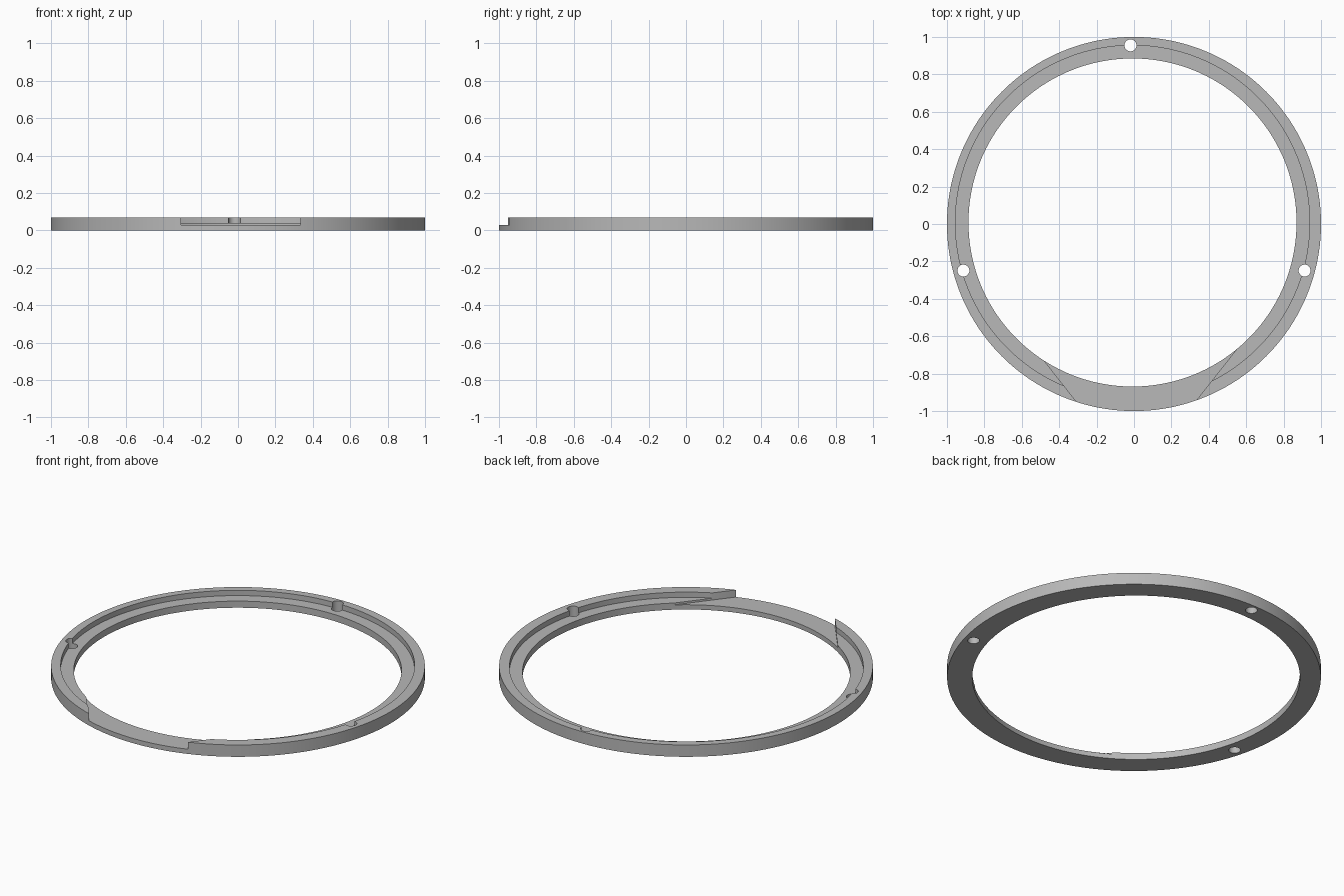
import bpy, bmesh, math

cube = bpy.data.objects.get("Cube")
if cube:
    bpy.data.objects.remove(cube, do_unlink=True)

HEIGHT, LEDGE, NOTCH_FLOOR = 0.07, 0.039, 0.028
BORE_CENTRE = (-0.008, 0.008)
ABOVE, BELOW = 0.2, -0.1

grey = bpy.data.materials.new("plain grey")
grey.use_nodes = True
colour = (0.48, 0.48, 0.48, 1)
grey.diffuse_color = colour
grey.node_tree.nodes["Principled BSDF"].inputs["Base Color"].default_value = colour


def circle(centre, radius, sides):
    return [(centre[0] + radius * math.cos(math.tau * i / sides),
             centre[1] + radius * math.sin(math.tau * i / sides)) for i in range(sides)]


def prism(name, outline, bottom, top):
    """Extrude a flat outline between two heights."""
    bm = bmesh.new()
    base = bm.faces.new([bm.verts.new((x, y, bottom)) for x, y in outline])
    up = bmesh.ops.extrude_face_region(bm, geom=[base])
    verts = [v for v in up["geom"] if isinstance(v, bmesh.types.BMVert)]
    bmesh.ops.translate(bm, vec=(0, 0, top - bottom), verts=verts)
    bmesh.ops.recalc_face_normals(bm, faces=bm.faces)
    mesh = bpy.data.meshes.new(name)
    bm.to_mesh(mesh)
    bm.free()
    mesh.materials.append(grey)
    obj = bpy.data.objects.new(name, mesh)
    bpy.context.collection.objects.link(obj)
    return obj


ring = prism("ring", circle((0, 0), 1, 256), 0, HEIGHT)

# Central bore and the wider stepped recess above it
cutters = [
    prism("bore_cutter", circle(BORE_CENTRE, 0.877, 240), BELOW, ABOVE),
    prism("recess_cutter", circle(BORE_CENTRE, 0.947, 240), LEDGE, ABOVE),
]

# Flared notch through the front rim
half = [(0.207, -1.09), (0.657, -0.52)]
axis = 0.01
notch = [(axis + x, y) for x, y in half] + [(axis - x, y) for x, y in reversed(half)]
cutters.append(prism("notch_cutter", notch, NOTCH_FLOOR, ABOVE))

# Three through holes that groove the recess wall
for centre in [(-0.019, 0.955), (-0.912, -0.249), (0.912, -0.249)]:
    cutters.append(prism("hole_cutter", circle(centre, 0.032, 32), BELOW, ABOVE))

bpy.ops.object.select_all(action="DESELECT")
ring.select_set(True)
bpy.context.view_layer.objects.active = ring
for cutter in cutters:
    cut = ring.modifiers.new(cutter.name, "BOOLEAN")
    cut.operation = "DIFFERENCE"
    cut.solver = "EXACT"
    cut.object = cutter
    bpy.ops.object.modifier_apply(modifier=cut.name)
for cutter in cutters:
    bpy.data.objects.remove(cutter, do_unlink=True)

bpy.ops.object.shade_smooth_by_angle(angle=math.radians(30))
